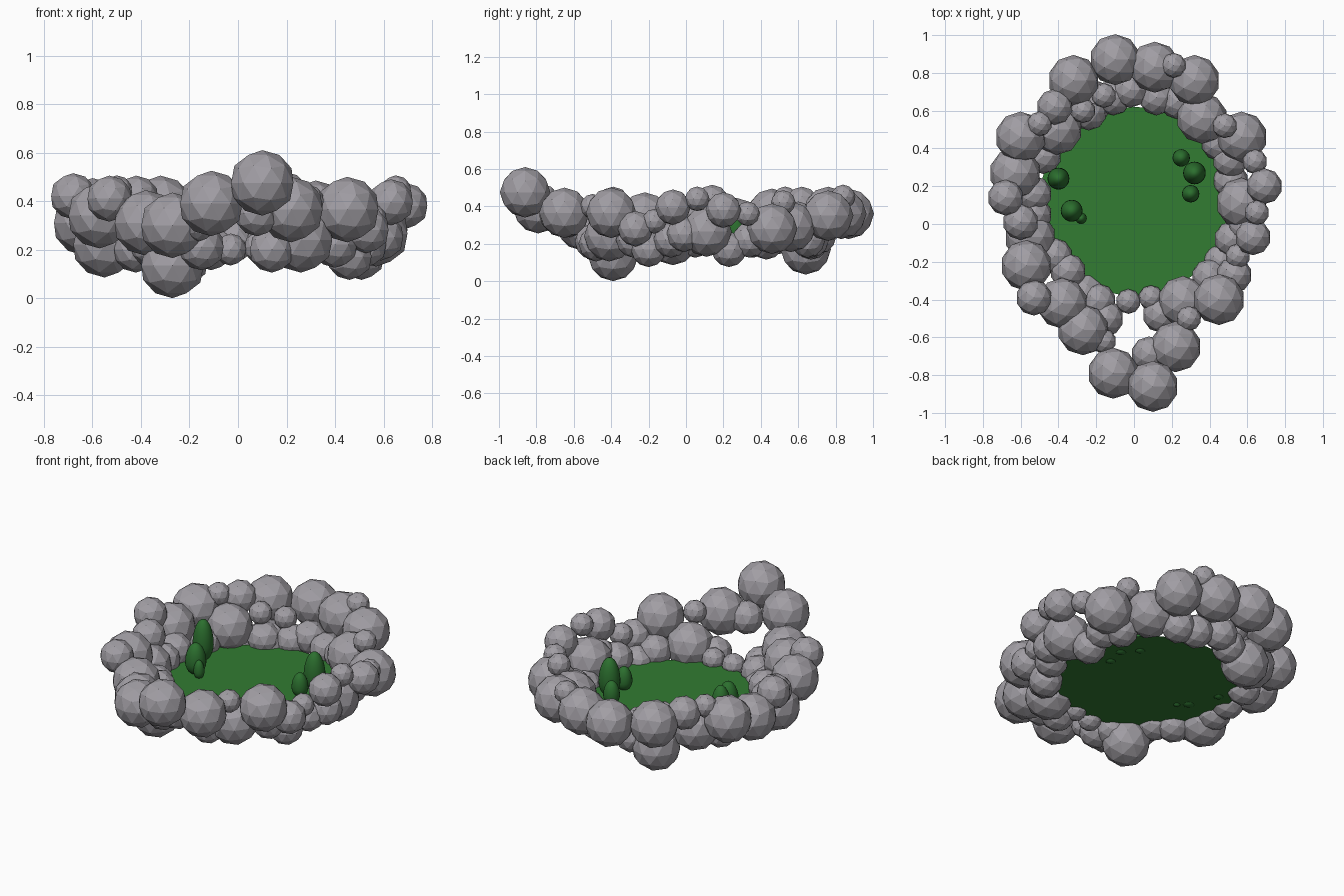
import bpy
import bmesh
from mathutils import Matrix

default_cube = bpy.data.objects.get("Cube")
if default_cube:
    bpy.data.objects.remove(default_cube, do_unlink=True)


def make_material(name, colour):
    material = bpy.data.materials.new(name)
    material.use_nodes = True
    material.diffuse_color = (*colour, 1)
    shader = material.node_tree.nodes["Principled BSDF"]
    shader.inputs["Base Color"].default_value = (*colour, 1)
    shader.inputs["Roughness"].default_value = 0.9
    return material


def finish_object(name, bm, material, smooth=False):
    mesh = bpy.data.meshes.new(name)
    bm.to_mesh(mesh)
    bm.free()
    mesh.materials.append(material)
    for polygon in mesh.polygons:
        polygon.use_smooth = smooth
    obj = bpy.data.objects.new(name, mesh)
    bpy.context.collection.objects.link(obj)
    return obj


def add_rocks(name, radius, centres, material):
    """Add one faceted ball per centre, all of the same radius."""
    for number, centre in enumerate(centres, start=1):
        bm = bmesh.new()
        bmesh.ops.create_icosphere(bm, subdivisions=2, radius=radius,
                                   matrix=Matrix.Translation(centre))
        finish_object(f"{name}_{number}", bm, material)


def add_bush(name, x, y, radius, top, material):
    """Add an egg-shaped bush, widest low down, whose foot just pierces the ground."""
    foot = GROUND_HEIGHT - 0.01
    waist = foot + (top - foot) * 0.38
    bm = bmesh.new()
    bmesh.ops.create_uvsphere(bm, u_segments=20, v_segments=12, radius=1)
    for vert in bm.verts:
        reach = top - waist if vert.co.z > 0 else waist - foot
        vert.co = (x + radius * vert.co.x, y + radius * vert.co.y,
                   waist + reach * vert.co.z)
    finish_object(name, bm, material, smooth=True)


GROUND_HEIGHT = 0.19
stone = make_material("stone grey", (0.355, 0.34, 0.37))
grass = make_material("grass green", (0.032, 0.2, 0.032))
foliage = make_material("foliage green", (0.025, 0.16, 0.028))

# Flat grass floor enclosed by the rocks
ground = bmesh.new()
bmesh.ops.create_circle(ground, cap_ends=True, segments=48, radius=0.5,
                        matrix=Matrix.Translation((0, 0.12, GROUND_HEIGHT)))
finish_object("grass_floor", ground, grass)

# Large boulders around the rim, anticlockwise from the front
add_rocks("large_boulder", 0.135, [
    (.1, -.86, .475), (.22, -.65, .365), (.45, -.4, .365), (.26, -.41, .24),
    (.57, .11, .265), (.57, .46, .28), (.36, .56, .29), (.32, .76, .35),
    (.11, .83, .36), (-.1, .87, .36), (-.32, .76, .37), (-.25, .64, .17),
    (-.41, .5, .28), (-.6, .46, .36), (-.63, .27, .31), (-.55, -.07, .22),
    (-.57, -.22, .34), (-.38, -.42, .31), (-.27, -.39, .135),
    (-.27, -.56, .3), (-.11, -.79, .39),
], stone)

# Medium boulders on the rim, and a lower inner ring that holds the grass
add_rocks("medium_boulder", 0.095, [
    (.08, -.69, .35), (.14, -.48, .2), (.4, -.28, .22), (.46, -.2, .17),
    (.53, -.27, .28), (.63, -.07, .395), (.59, -.01, .25), (.52, -.08, .22),
    (.69, .2, .38), (.51, .23, .17), (.51, .34, .22), (.45, .43, .21),
    (.23, .65, .22), (.12, .67, .22), (-.02, .71, .24), (-.11, .67, .21),
    (-.24, .59, .22), (-.42, .62, .41), (-.48, .36, .22), (-.68, .14, .42),
    (-.53, .16, .24), (-.53, .05, .22), (-.6, .01, .36), (-.42, -.17, .2),
    (-.35, -.25, .22), (-.53, -.39, .41), (-.19, -.41, .2), (-.15, -.5, .21),
], stone)

# Small stones perched on the rim and along the grass edge
add_rocks("small_stone", 0.066, [
    (.29, -.5, .4), (.55, -.17, .32), (.65, .06, .44), (.64, .33, .36),
    (.48, .52, .42), (.21, .84, .45), (-.16, .68, .33), (-.27, .6, .36),
    (-.5, .53, .44), (-.16, -.62, .3), (-.03, -.41, .2), (.09, -.39, .21),
], stone)

# Bushes standing in two groups on the grass
for side, bushes in {
    "left": [(.32, .27, .06, .41), (.25, .35, .046, .32), (.3, .16, .046, .32)],
    "right": [(-.4, .24, .058, .425), (-.33, .07, .058, .365), (-.28, .03, .03, .29)],
}.items():
    for number, (x, y, radius, top) in enumerate(bushes, start=1):
        add_bush(f"{side}_bush_{number}", x, y, radius, top, foliage)
